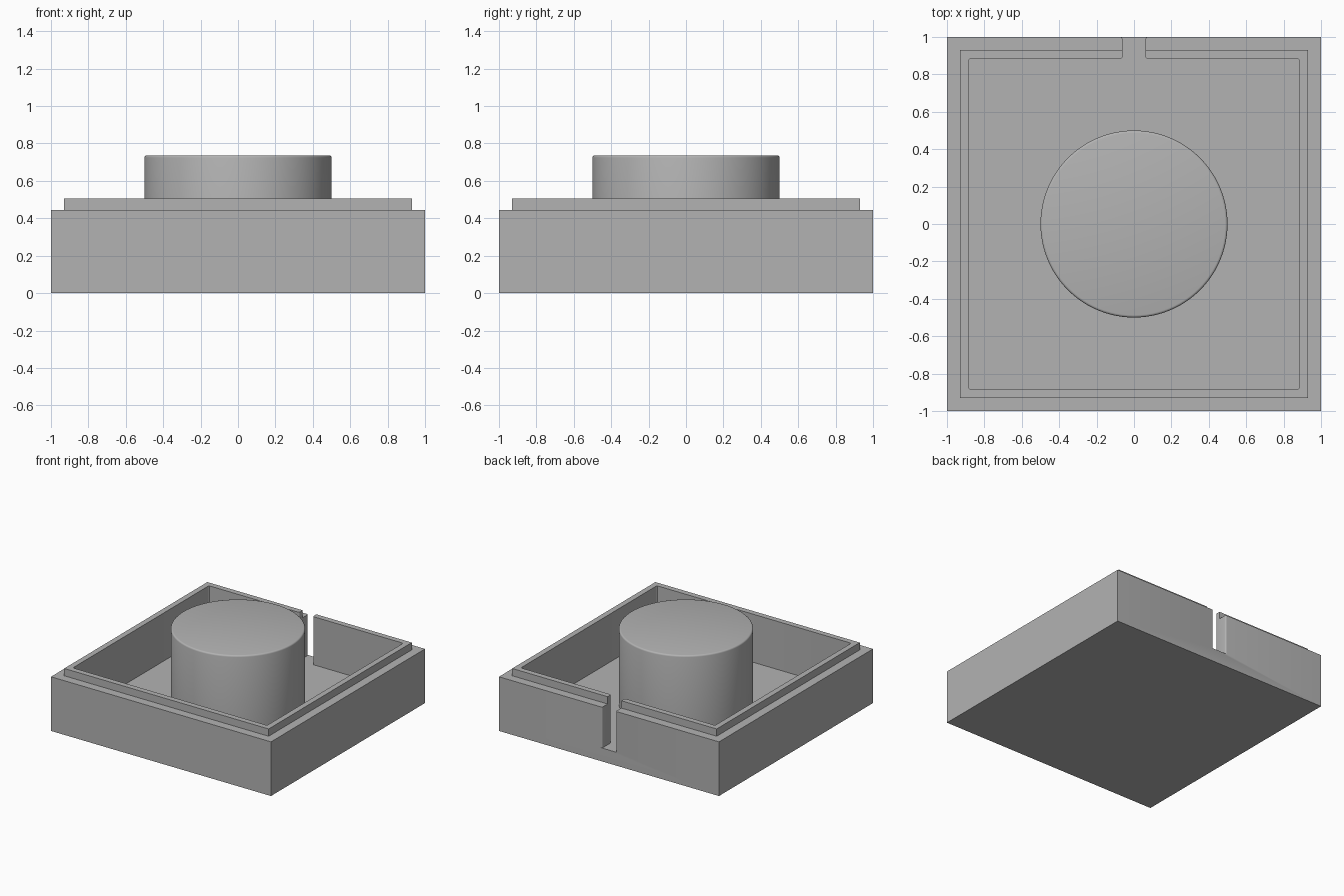
import bpy
import bmesh
from math import radians, sin, cos, pi
from mathutils import Vector

if "Cube" in bpy.data.objects:
    bpy.data.objects.remove(bpy.data.objects["Cube"])

WALL_TOP, LIP_TOP, FLOOR, KNOB_TOP = 0.445, 0.505, 0.11, 0.737
LIP, INNER, SLOT, FILLET = 0.929, 0.883, 0.062, 0.012

grey = bpy.data.materials.new("grey")
grey.use_nodes = True
colour = (0.45, 0.45, 0.45, 1)
grey.diffuse_color = colour
grey.node_tree.nodes["Principled BSDF"].inputs["Base Color"].default_value = colour


def make_object(name, bm):
    bmesh.ops.recalc_face_normals(bm, faces=bm.faces[:])
    mesh = bpy.data.meshes.new(name)
    bm.to_mesh(mesh)
    bm.free()
    mesh.materials.append(grey)
    obj = bpy.data.objects.new(name, mesh)
    bpy.context.collection.objects.link(obj)
    return obj


def select_only(obj):
    bpy.ops.object.select_all(action="DESELECT")
    obj.select_set(True)
    bpy.context.view_layer.objects.active = obj


def raise_face(bm, face, height):
    new = bmesh.ops.extrude_discrete_faces(bm, faces=[face])["faces"][0]
    bmesh.ops.translate(bm, verts=new.verts[:], vec=(0, 0, height))
    return new


# Tray: square block, stepped lip, hollow with slightly rounded corners
bm = bmesh.new()
base = bm.faces.new([bm.verts.new((x, y, 0)) for x, y in ((-1, -1), (1, -1), (1, 1), (-1, 1))])
top = bmesh.ops.extrude_face_region(bm, geom=[base])["geom"]
bmesh.ops.translate(bm, verts=[g for g in top if isinstance(g, bmesh.types.BMVert)], vec=(0, 0, WALL_TOP))
bmesh.ops.recalc_face_normals(bm, faces=bm.faces[:])
face = max(bm.faces, key=lambda f: f.calc_center_median().z)
bmesh.ops.inset_individual(bm, faces=[face], thickness=1 - LIP, use_even_offset=True)
face = raise_face(bm, face, LIP_TOP - WALL_TOP)
bmesh.ops.inset_individual(bm, faces=[face], thickness=LIP - INNER, use_even_offset=True)
face = raise_face(bm, face, FLOOR - LIP_TOP)
corners = [e for v in face.verts for e in v.link_edges if e not in face.edges[:]]
bmesh.ops.bevel(bm, geom=corners, offset=0.01, segments=3, profile=0.5, affect="EDGES")
tray = make_object("tray", bm)

# Slot cutter: flared at both ends so the wall ends come out rounded
side = [(SLOT + FILLET, INNER - 0.05)]
for i in range(5):
    a = pi / 2 * i / 4
    side.append((SLOT + FILLET * (1 - sin(a)), INNER + FILLET * (1 - cos(a))))
for i in range(5):
    a = pi / 2 * i / 4
    side.append((SLOT + FILLET * (1 - cos(a)), 1 - FILLET * (1 - sin(a))))
side.append((SLOT + FILLET, 1.05))
outline = side + [(-x, y) for x, y in reversed(side)]
bm = bmesh.new()
profile = bm.faces.new([bm.verts.new((x, y, FLOOR)) for x, y in outline])
geom = bmesh.ops.extrude_face_region(bm, geom=[profile])["geom"]
bmesh.ops.translate(bm, verts=[g for g in geom if isinstance(g, bmesh.types.BMVert)], vec=(0, 0, 0.6))
cutter = make_object("slot_cutter", bm)
cutter.hide_render = True

cut = tray.modifiers.new("slot", "BOOLEAN")
cut.operation = "DIFFERENCE"
cut.solver = "EXACT"
cut.object = cutter
select_only(tray)
bpy.ops.object.modifier_apply(modifier="slot")
bpy.data.objects.remove(cutter)
bpy.ops.object.shade_smooth_by_angle(angle=radians(30))

# Central round boss with a softened top rim
bm = bmesh.new()
bmesh.ops.create_cone(bm, cap_ends=True, segments=96, radius1=0.5, radius2=0.5, depth=KNOB_TOP - FLOOR)
bmesh.ops.translate(bm, verts=bm.verts[:], vec=Vector((0, 0, (KNOB_TOP + FLOOR) / 2)))
rim = [e for e in bm.edges if all(v.co.z > KNOB_TOP - 0.001 for v in e.verts)]
bmesh.ops.bevel(bm, geom=rim, offset=0.013, segments=3, profile=0.5, affect="EDGES")
boss = make_object("round_boss", bm)
select_only(boss)
bpy.ops.object.shade_smooth_by_angle(angle=radians(35))
